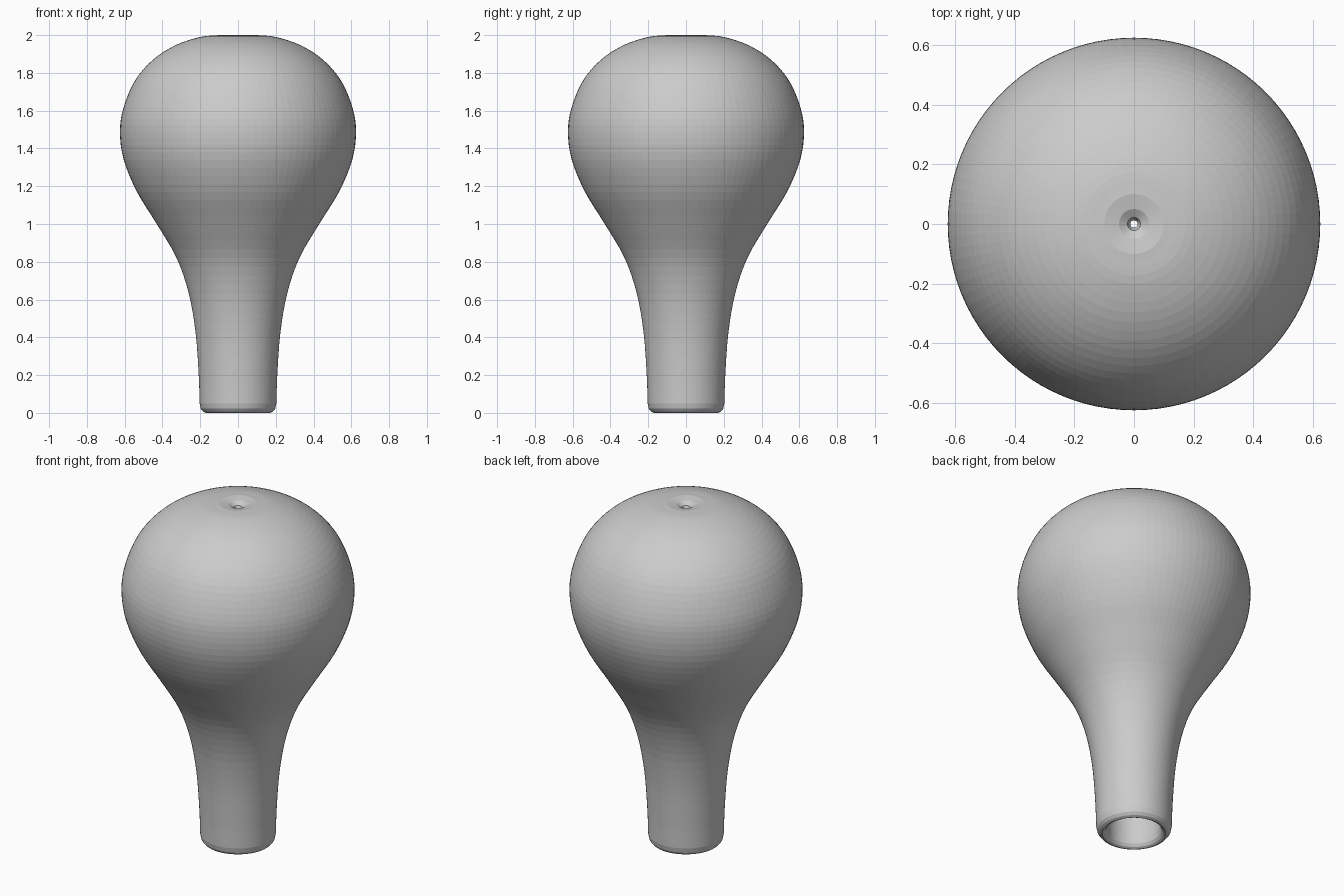
import bpy
import math
from mathutils import Vector

SEGMENTS = 96
WALL = 0.06
HOLE = 0.012

cube = bpy.data.objects.get("Cube")
if cube:
    bpy.data.objects.remove(cube, do_unlink=True)

glaze = bpy.data.materials.new("plain_grey")
glaze.use_nodes = True
grey = (0.6, 0.6, 0.6, 1)
glaze.diffuse_color = grey
glaze.node_tree.nodes["Principled BSDF"].inputs["Base Color"].default_value = grey


def smooth_path(points, steps):
    """Curve through all the points, ends included."""
    pts = [Vector(p) for p in points]
    pts = [2 * pts[0] - pts[1]] + pts + [2 * pts[-1] - pts[-2]]
    path = []
    for a, b, c, d in zip(pts, pts[1:], pts[2:], pts[3:]):
        for i in range(steps):
            t = i / steps
            path.append(0.5 * (2 * b + (c - a) * t + (2 * a - 5 * b + 4 * c - d) * t ** 2
                               + (3 * b - a - 3 * c + d) * t ** 3))
    return path + [pts[-2]]


def offset_inward(path, distance):
    """Parallel wall on the inner side of a path running downwards."""
    inner = []
    for i, p in enumerate(path):
        d = (path[min(i + 1, len(path) - 1)] - path[max(i - 1, 0)]).normalized()
        inner.append(p + Vector((d.y, -d.x)) * distance)
    return inner


def lathe(name, loop, segments):
    """Closed radius/height loop turned round the z axis."""
    n = len(loop)
    verts = [(r * math.cos(a), r * math.sin(a), z)
             for a in (2 * math.pi * s / segments for s in range(segments))
             for r, z in loop]
    faces = []
    for s in range(segments):
        here, there = s * n, (s + 1) % segments * n
        for i in range(n):
            j = (i + 1) % n
            faces.append((here + i, here + j, there + j, there + i))
    mesh = bpy.data.meshes.new(name)
    mesh.from_pydata(verts, [], faces)
    mesh.materials.append(glaze)
    obj = bpy.data.objects.new(name, mesh)
    bpy.context.collection.objects.link(obj)
    return obj


# Outer wall, from the flat crown down to the neck
outer = smooth_path([(0.1, 2), (0.2, 1.99), (0.33, 1.947), (0.45, 1.87), (0.545, 1.76),
                     (0.605, 1.62), (0.625, 1.49), (0.605, 1.34), (0.535, 1.17),
                     (0.43, 1.0), (0.325, 0.82), (0.26, 0.63), (0.224, 0.42),
                     (0.208, 0.2), (0.203, 0.05)], 4)
inner = offset_inward(outer, WALL)

# Small sunken hole in the crown and rounded lip at the foot
dimple = [Vector(p) for p in [(HOLE, 1.95), (0.022, 1.975), (0.05, 1.992)]]
lip = [Vector(p) for p in [(0.197, 0.022), (0.185, 0.007), (0.17, 0),
                           (0.157, 0.007), (0.147, 0.022)]]
crown_inside = [Vector((HOLE, 1.935))]

# Counter-clockwise loop so the faces point outwards
loop = dimple + outer + lip + inner[::-1] + crown_inside
lathe("hollow_bulb", loop[::-1], SEGMENTS)
